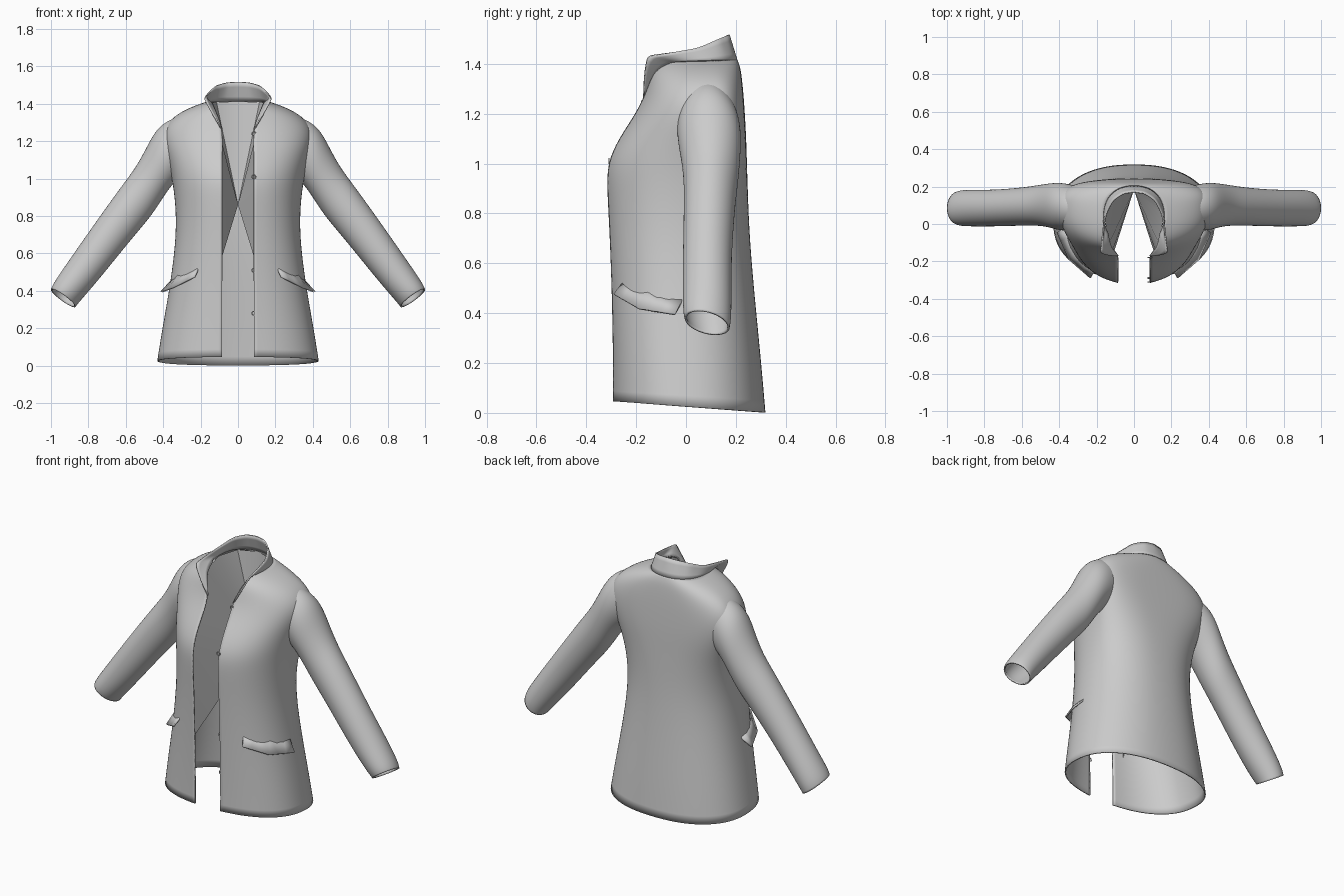
import bpy, math
from mathutils import Vector

if "Cube" in bpy.data.objects:
    bpy.data.objects.remove(bpy.data.objects["Cube"])


def build(name, verts, faces, mirror=True, subsurf=2, thick=0.008):
    me = bpy.data.meshes.new(name)
    me.from_pydata([tuple(v) for v in verts], [], faces)
    ob = bpy.data.objects.new(name, me)
    bpy.context.collection.objects.link(ob)
    if mirror:
        m = ob.modifiers.new("mirror", 'MIRROR')
        m.merge_threshold = 0.0005
    if subsurf:
        s = ob.modifiers.new("smooth", 'SUBSURF')
        s.levels = s.render_levels = subsurf
        s.boundary_smooth = 'PRESERVE_CORNERS'
    if thick:
        s = ob.modifiers.new("cloth", 'SOLIDIFY')
        s.thickness, s.offset = thick, 0
    bpy.context.view_layer.objects.active = ob
    ob.select_set(True)
    bpy.ops.object.shade_smooth_by_angle(angle=math.radians(40))
    ob.select_set(False)
    return ob


def loft(rows, closed=False):
    n = len(rows[0])
    verts = [v for r in rows for v in r]
    faces = []
    for j in range(len(rows) - 1):
        for i in range(n if closed else n - 1):
            k = (i + 1) % n
            faces.append((j * n + i, j * n + k, (j + 1) * n + k, (j + 1) * n + i))
    return verts, faces


# Body: half rings from the front edge round to the centre back
# height, half width, front y, side y, back y, opening half width, tilt, back exponent
RINGS = [
    (0.025, .430, -.292, .01, .316, .085, -.075, 2.3),
    (0.20, .402, -.292, .00, .300, .085, -.03, 2.3),
    (0.45, .357, -.297, -.01, .274, .085, 0, 2.3),
    (0.70, .326, -.307, -.01, .252, .085, 0, 2.3),
    (0.88, .332, -.318, .02, .245, .085, 0, 2.5),
    (1.00, .350, -.320, .06, .241, .085, 0, 2.8),
    (1.10, .375, -.270, .085, .238, .085, 0, 3.2),
    (1.19, .400, -.207, .09, .233, .083, 0, 3.4),
    (1.265, .395, -.168, .09, .228, .085, 0, 3.2),
    (1.330, .345, -.150, .09, .222, .108, 0, 2.8),
    (1.380, .250, -.138, .07, .215, .128, .02, 2.4),
    (1.408, .160, -.122, .04, .203, .138, .03, 2.3),
]
SEG = 16
EXP = 2.3


def body_ring(z, w, yf, yc, yb, g, tilt, bexp):
    t0 = math.asin((g / w) ** (EXP / 2))
    pts = []
    for i in range(SEG + 1):
        t = t0 + (math.pi - t0) * i / SEG
        s, c = max(math.sin(t), 0), math.cos(t)
        e, h = (EXP, yf - yc) if c > 0 else (bexp, yb - yc)
        x = w * s ** (2 / e) if i < SEG else 0
        y = yc + h * abs(c) ** (2 / e)
        pts.append(Vector((x, y, z + tilt * y)))
    return pts


rows = [body_ring(*r) for r in RINGS]
build("jacket_body", *loft(rows))

# Collar: stands on the neckline, running down into the lapel point
base = [rows[8][0], rows[9][0], rows[10][0]] + rows[11]
top_key = [(.085, -.170, 1.26), (.135, -.168, 1.345), (.165, -.160, 1.40),
           (.178, -.155, 1.43), (.168, -.06, 1.445), (.152, .05, 1.463),
           (.115, .125, 1.497), (.06, .163, 1.513), (0, .172, 1.517)]


def sample(keys, f):
    a = min(int(f * (len(keys) - 1)), len(keys) - 2)
    return Vector(keys[a]).lerp(Vector(keys[a + 1]), f * (len(keys) - 1) - a)


tops = [Vector(p) for p in top_key[:3]]
tops += [sample(top_key[3:], i / SEG) for i in range(SEG + 1)]
mids = [b.lerp(t, 0.5) for b, t in zip(base, tops)]
build("collar", *loft([base, mids, tops]), subsurf=1)

# Sleeve: outer x, z, inner x, z, centre y, depth radius, cuff slant
SLEEVE = [
    (.20, 1.350, .22, 1.10, .08, .08, 0),
    (.31, 1.333, .28, 1.03, .085, .112, 0),
    (.39, 1.300, .335, .99, .09, .126, 0),
    (.445, 1.245, .375, .945, .095, .125, 0),
    (.49, 1.155, .42, .875, .10, .115, 0),
    (.545, 1.055, .47, .80, .10, .107, 0),
    (.61, .970, .525, .735, .095, .102, 0),
    (.71, .832, .60, .645, .09, .098, 0),
    (.81, .690, .685, .540, .085, .096, 0),
    (.91, .547, .775, .430, .085, .096, 0),
    (.985, .437, .85, .345, .085, .095, -.12),
    (.997, .405, .872, .318, .085, .088, -.22),
]
sleeve_rows = []
for ox, oz, ix, iz, cy, ry, slant in SLEEVE:
    o, i = Vector((ox, cy, oz)), Vector((ix, cy, iz))
    c, a = (o + i) / 2, (o - i) / 2
    sleeve_rows.append([c + a * math.cos(t) * 1.02
                        + Vector((0, ry, ry * slant)) * math.sin(t)
                        for t in (math.tau * k / 16 for k in range(16))])
build("sleeve", *loft(sleeve_rows, True))

# Pocket flap: leans out from the hip
flap_top = [(.208, -.245, .53), (.312, -.145, .497), (.358, -.015, .45)]
flap_low = [(.232, -.288, .475), (.345, -.19, .418), (.41, -.045, .395)]
build("pocket_flap", *loft([[sample(k, i / 6) for i in range(7)]
                            for k in (flap_top, flap_low)]), subsurf=0, thick=0.01)

# Lining: folds from behind the front edges and neckline back to the spine
fan = [(0, .185, .86), (.15, -.275, .37), (.15, -.285, .90), (.135, -.20, 1.18),
       (.135, -.11, 1.385), (.158, .04, 1.405), (.115, .16, 1.41), (0, .2, 1.412)]
build("lining", fan, [(0, i, i + 1) for i in range(1, 7)], subsurf=0, thick=0)

# Button loops down the left front edge
for z, y in ((1.24, -.178), (1.01, -.309), (.51, -.292), (.28, -.287)):
    bpy.ops.mesh.primitive_torus_add(location=(.085, y, z), rotation=(math.pi / 2, 0, 0),
                                     major_radius=.010, minor_radius=.003,
                                     major_segments=16, minor_segments=6)
    bpy.context.object.name = "button_loop"
    bpy.ops.object.shade_smooth()
